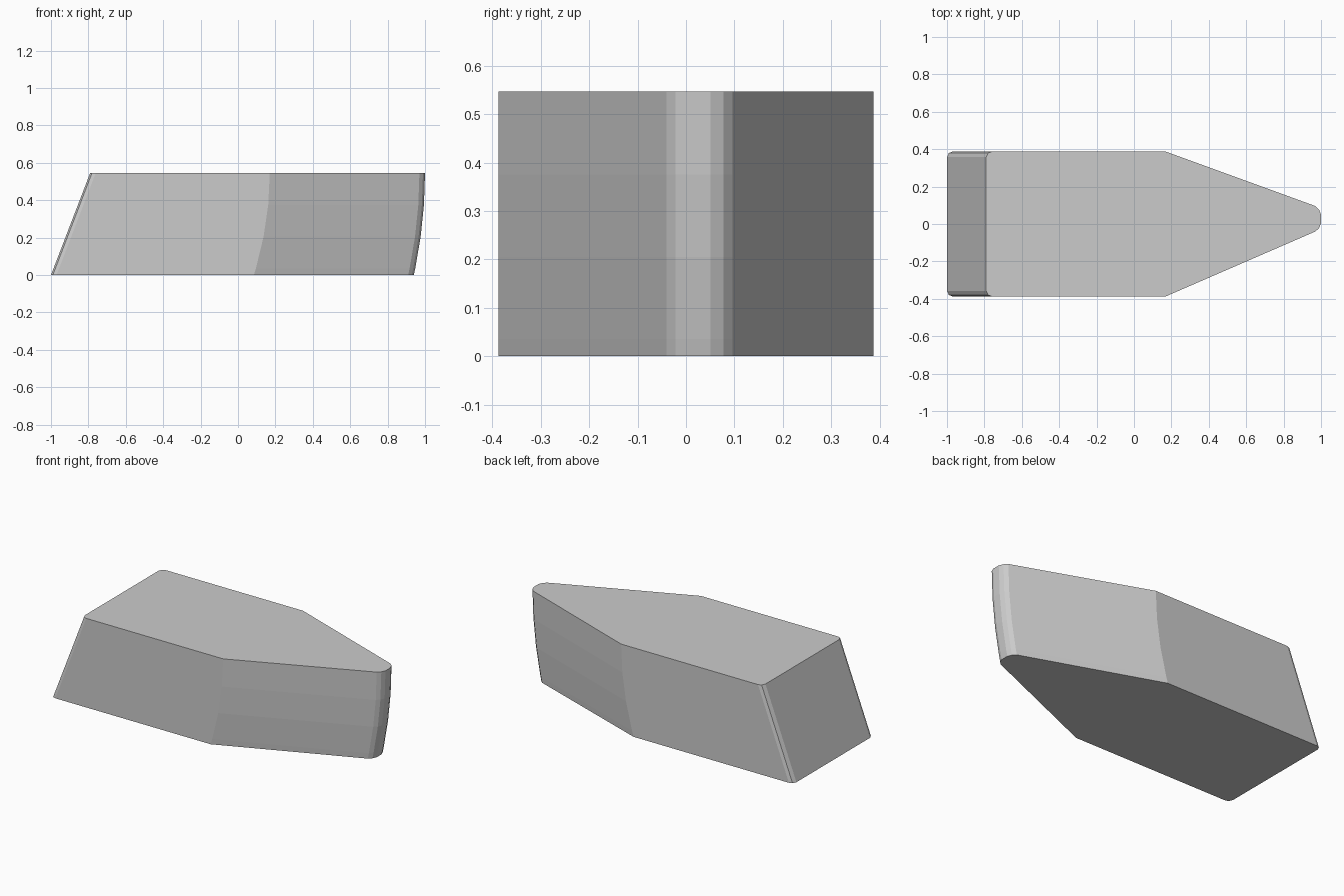
import bpy
import bmesh

# Remove the default cube
cube = bpy.data.objects.get("Cube")
if cube:
    bpy.data.objects.remove(cube, do_unlink=True)

HEIGHT = 0.547
HALF_WIDTH = 0.387
LEVELS = [0, 0.035, 0.205, 0.375, HEIGHT]

# Single plain grey material
grey = bpy.data.materials.new("light_grey")
grey.use_nodes = True
colour = (0.6, 0.6, 0.6, 1)
grey.diffuse_color = colour
grey.node_tree.nodes["Principled BSDF"].inputs["Base Color"].default_value = colour


def outline(z):
    """Plan outline at height z: raked rounded stern, parallel sides, blunt bow."""
    t = z / HEIGHT
    stern = -1 + 0.21 * t
    curve = (1 - t) ** 2
    shoulder = 0.17 - 0.085 * curve
    bow = 1 - 0.06 * curve
    corner = [(stern, 0.357), (stern + 0.01, 0.38), (stern + 0.03, HALF_WIDTH)]
    # Bow tip, slightly offset from the centre line
    tip = [(bow - 0.03, -0.04), (bow - 0.011, -0.022), (bow, 0.003),
           (bow, 0.051), (bow - 0.011, 0.077), (bow - 0.03, 0.096)]
    right = [(x, -y) for x, y in corner] + [(shoulder, -HALF_WIDTH)]
    left = [(shoulder, HALF_WIDTH)] + corner[::-1]
    return [(x, y, z) for x, y in right + tip + left]


# Loft the outline through the height levels and cap both ends
bm = bmesh.new()
rings = [[bm.verts.new(p) for p in outline(z)] for z in LEVELS]
count = len(rings[0])
for low, high in zip(rings, rings[1:]):
    for i in range(count):
        j = (i + 1) % count
        bm.faces.new((low[i], low[j], high[j], high[i]))
bm.faces.new(rings[0][::-1])
bm.faces.new(rings[-1])
bmesh.ops.recalc_face_normals(bm, faces=bm.faces)

mesh = bpy.data.meshes.new("pointed_block")
bm.to_mesh(mesh)
bm.free()
mesh.materials.append(grey)
block = bpy.data.objects.new("pointed_block", mesh)
bpy.context.collection.objects.link(block)
